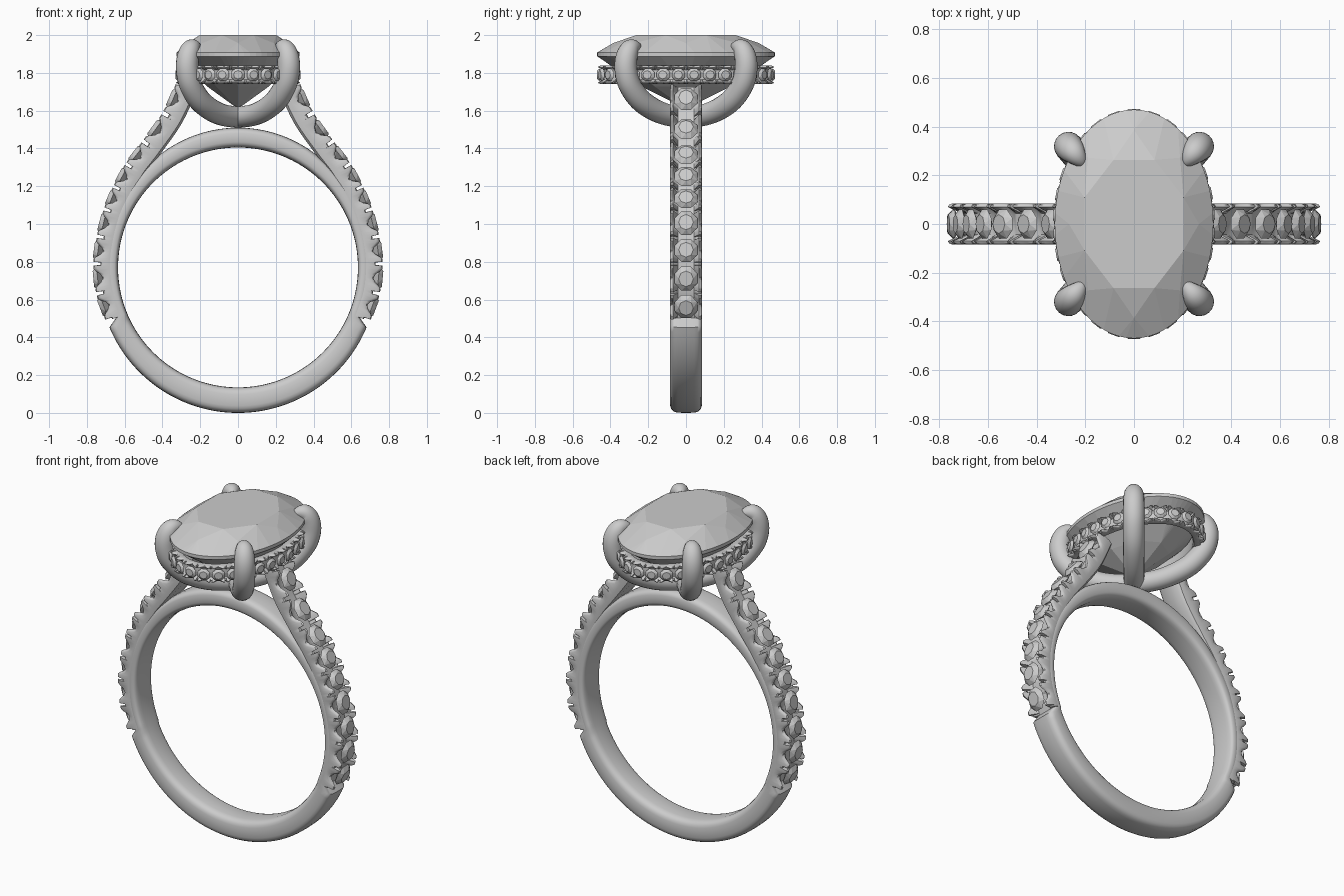
import bpy, bmesh, math
from mathutils import Vector, Matrix

cube = bpy.data.objects.get("Cube")
if cube:
    bpy.data.objects.remove(cube)

mat = bpy.data.materials.new("pale_grey")
mat.use_nodes = True
GREY = (0.6, 0.6, 0.6, 1)
mat.diffuse_color = GREY
mat.node_tree.nodes["Principled BSDF"].inputs["Base Color"].default_value = GREY


def finish(name, bm, smooth=None, mirror=False):
    """Turn a bmesh into a named object."""
    bmesh.ops.recalc_face_normals(bm, faces=bm.faces)
    mesh = bpy.data.meshes.new(name)
    bm.to_mesh(mesh)
    bm.free()
    mesh.materials.append(mat)
    obj = bpy.data.objects.new(name, mesh)
    bpy.context.scene.collection.objects.link(obj)
    if smooth:
        bpy.ops.object.select_all(action="DESELECT")
        obj.select_set(True)
        bpy.context.view_layer.objects.active = obj
        bpy.ops.object.shade_smooth_by_angle(angle=math.radians(smooth))
    if mirror:
        obj.modifiers.new("mirror", "MIRROR").use_mirror_merge = False
    return obj


def loft(name, sections, closed, smooth=40, mirror=False):
    """Skin a row of equal cross-sections."""
    bm = bmesh.new()
    rows = [[bm.verts.new(p) for p in s] for s in sections]
    pairs = list(zip(rows, rows[1:]))
    if closed:
        pairs.append((rows[-1], rows[0]))
    else:
        bm.faces.new(rows[0])
        bm.faces.new(rows[-1])
    for a, b in pairs:
        for i in range(len(a)):
            j = (i + 1) % len(a)
            bm.faces.new((a[i], a[j], b[j], b[i]))
    return finish(name, bm, smooth, mirror)


def spline(pts, t, closed=False):
    """Smooth path through pts; returns position and tangent at t."""
    n = len(pts)
    i = min(int(t), n - 1 if closed else n - 2)
    f = t - i

    def at(k):
        if closed:
            return pts[k % n]
        if k < 0:
            return pts[0] * 2 - pts[1]
        return pts[k] if k < n else pts[-1] * 2 - pts[-2]
    a, b, c, d = (at(i + k) for k in (-1, 0, 1, 2))
    q, r, s = c - a, 2 * a - 5 * b + 4 * c - d, 3 * b - a - 3 * c + d
    return b + (q * f + r * f ** 2 + s * f ** 3) / 2, (q + 2 * r * f + 3 * s * f * f) / 2


def oval(a, b, z, count, turn=0):
    angles = [math.tau * (i + turn) / count for i in range(count)]
    return [Vector((a * math.cos(t), b * math.sin(t), z)) for t in angles]


def hull(bm, points):
    bmesh.ops.convex_hull(bm, input=[bm.verts.new(p) for p in points])


# Small stone of unit radius, table on top
STONE = oval(0.6, 0.6, 0, 8) + oval(1, 1, -0.35, 8, 0.5) + [Vector((0, 0, -0.9))]

# Height of the setting wall along one stone: slit, post, scallop
WALL = [(0, 0.036), (0.05, 0.036), (0.06, 0), (0.17, 0), (0.25, 0.012), (0.36, 0.034), (0.5, 0.045)]
WALL += [(1 - f, e) for f, e in reversed(WALL[1:-1])]


def pave(name, pts, across, half, thick, k, closed, mirror):
    """A scalloped strip with one stone between each pair of pts."""
    count = len(pts) if closed else len(pts) - 1
    steps = [(i + f, e) for i in range(count) for f, e in WALL]
    if not closed:
        steps.append((count, WALL[0][1]))
    sections = []
    for t, e in steps:
        pos, tan = spline(pts, t, closed)
        out = across.cross(tan).normalized()
        e *= k
        side = [(0.75, thick), (0.94, thick - 0.012 * k), (1, thick - 0.035 * k), (1, e + 0.02 * k),
                (0.93, e + 0.005 * k), (0.82, e), (0.5, max(e, 0.06 * k))]
        profile = side + [(-w, d) for w, d in reversed(side)]
        sections.append([pos + across * w * half - out * d for w, d in profile])
    loft(name + "_setting", sections, closed, 40, mirror)
    bm = bmesh.new()
    for i in range(count):
        pos, tan = spline(pts, i + 0.5, closed)
        out = across.cross(tan).normalized()
        length = min(0.46 * tan.length, 0.82 * half)
        axes = Matrix((tan.normalized() * length, across * half * 0.76, out * half * 0.76)).transposed()
        hull(bm, [pos + out * 0.004 + axes @ p for p in STONE])
    finish(name + "_stones", bm, mirror=mirror)


# Finger band: rounded section, thicker at the plain lower part
CENTRE, INNER, HALF = 0.77, 0.635, 0.085
sections = []
for i in range(144):
    ang = math.tau * i / 144
    s = math.sin(ang)
    outer = 0.75 + 0.033 * (-s - 0.39) if s < -0.39 else 0.70 + 0.04 * max(s, 0) ** 2
    mid, depth = (outer + INNER) / 2, (outer - INNER) / 2
    ring = []
    for j in range(24):
        c, n = math.cos(math.tau * j / 24), math.sin(math.tau * j / 24)
        r = mid + depth * math.copysign(abs(c) ** 0.6, c)
        y = HALF * math.copysign(abs(n) ** 0.5, n)
        ring.append((r * math.cos(ang), y, CENTRE + r * s))
    sections.append(ring)
loft("finger_band", sections, True, 50)

# Shoulders: stone-set strips that leave the band and rise to the halo
shoulder = [(0.70, 0.485), (0.75, 0.63), (0.765, 0.79), (0.747, 0.935), (0.71, 1.08), (0.66, 1.2),
            (0.595, 1.32), (0.505, 1.44), (0.40, 1.59), (0.325, 1.75)]
pave("shoulder", [Vector((x, 0, z)) for x, z in shoulder], Vector((0, 1, 0)),
     HALF, 0.117, 1, False, True)

# Halo: evenly spaced stones around an oval
fine = oval(0.328, 0.468, 1.79, 720)
lengths = [(fine[i] - fine[i - 1]).length for i in range(720)]
total, run, halo = sum(lengths), 0, []
for p, step in zip(fine, lengths):
    if run >= total * len(halo) / 30 and len(halo) < 30:
        halo.append(p)
    run += step
pave("halo", halo, Vector((0, 0, -1)), 0.048, 0.065, 0.55, True, False)

# Centre stone: oval brilliant cut
bm = bmesh.new()
A, B = 0.326, 0.47
hull(bm, oval(0.22, 0.285, 2.0, 8, 0.5) + oval(A * 0.82, B * 0.82, 1.958, 8)
     + oval(A, B, 1.908, 64) + oval(A, B, 1.888, 64)
     + oval(A * 0.5, B * 0.5, 1.728, 8) + [Vector((0, 0, 1.61))])
bmesh.ops.dissolve_limit(bm, angle_limit=math.radians(3), verts=bm.verts, edges=bm.edges)
finish("centre_stone", bm)

# Claws: two crossing U-shaped wires with tapered tips (distance, height, radius)
half_claw = [(0.315, 1.915, 0.008), (0.345, 1.935, 0.032), (0.385, 1.928, 0.05), (0.412, 1.88, 0.058),
             (0.415, 1.81, 0.06), (0.385, 1.73, 0.06), (0.30, 1.645, 0.06), (0.16, 1.585, 0.058)]
claw = half_claw + [(0, 1.567, 0.057)] + [(-d, z, r) for d, z, r in reversed(half_claw)]
for name, sign in (("claw_wire_a", 1), ("claw_wire_b", -1)):
    along = Vector((0.27 * sign, 0.32, 0)).normalized()
    across = along.cross(Vector((0, 0, 1)))
    path = [along * d + Vector((0, 0, z)) for d, z, r in claw]
    radii = [Vector((r, 0, 0)) for d, z, r in claw]
    sections = []
    for i in range(6 * (len(path) - 1) + 1):
        pos, tan = spline(path, i / 6)
        r = spline(radii, i / 6)[0].x
        out = across.cross(tan).normalized()
        sections.append([pos + across * p.x + out * p.y for p in oval(r, r, 0, 20)])
    loft(name, sections, False, 60)
